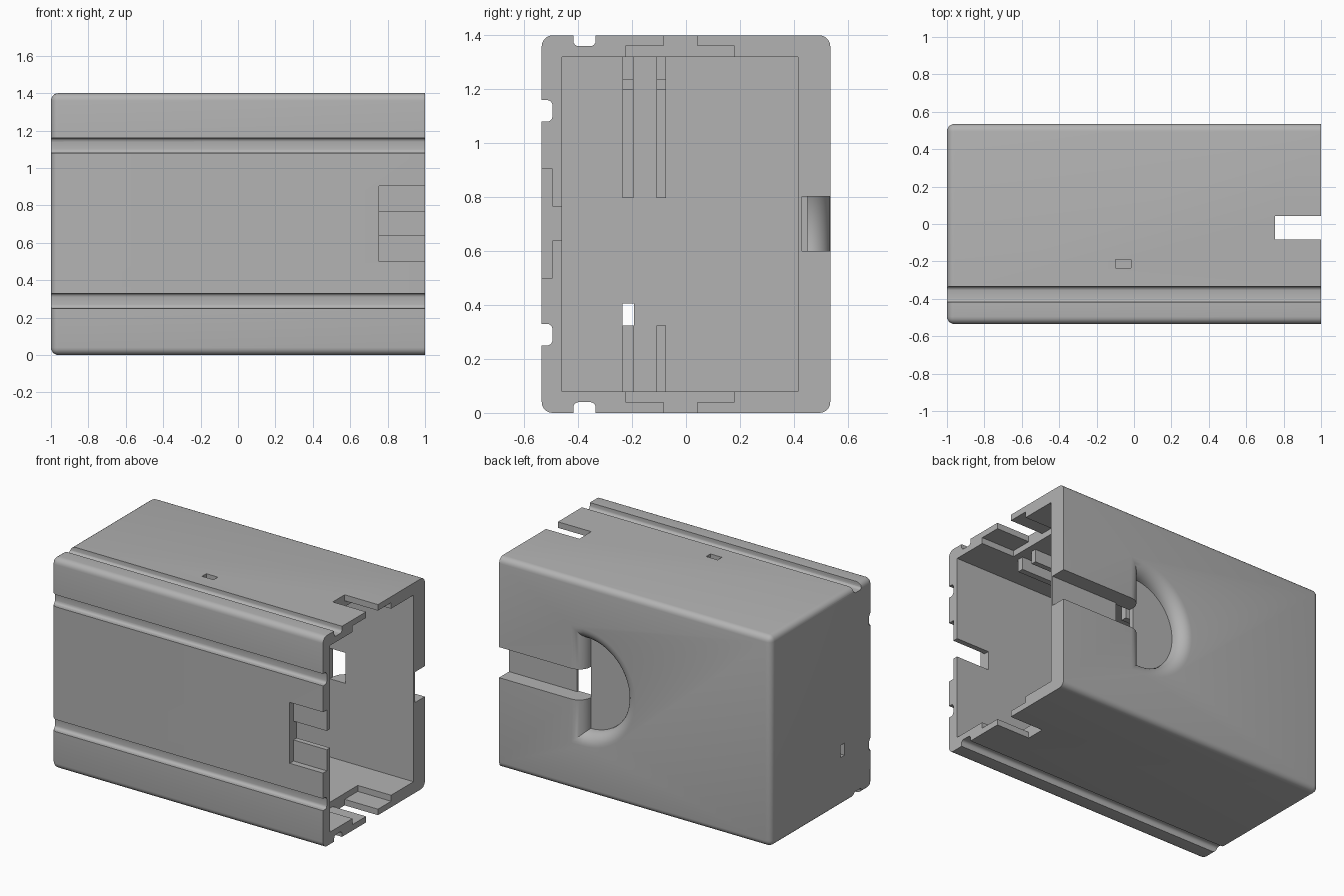
import bpy, bmesh, math

cube = bpy.data.objects.get("Cube")
if cube:
    bpy.data.objects.remove(cube, do_unlink=True)

grey = bpy.data.materials.new("plain grey")
grey.use_nodes = True
colour = (0.45, 0.45, 0.45, 1)
grey.diffuse_color = colour
grey.node_tree.nodes["Principled BSDF"].inputs["Base Color"].default_value = colour


def finish(name, bm):
    bmesh.ops.recalc_face_normals(bm, faces=bm.faces)
    mesh = bpy.data.meshes.new(name)
    bm.to_mesh(mesh)
    bm.free()
    mesh.materials.append(grey)
    obj = bpy.data.objects.new(name, mesh)
    bpy.context.collection.objects.link(obj)
    return obj


def box(name, x, y, z, radius=0, rounded=None, segments=4):
    """Box from axis ranges; 'rounded' picks the edges to bevel by their two ends."""
    bm = bmesh.new()
    bmesh.ops.create_cube(bm, size=1)
    for v in bm.verts:
        v.co = [r[0] if c < 0 else r[1] for c, r in zip(v.co, (x, y, z))]
    if radius:
        edges = [e for e in bm.edges if rounded(*(v.co for v in e.verts))]
        bmesh.ops.bevel(bm, geom=edges, offset=radius, segments=segments,
                        profile=0.5, affect='EDGES', clamp_overlap=True)
    return finish(name, bm)


def cut(target, cutter):
    cutter.hide_render = True
    mod = target.modifiers.new("cut", 'BOOLEAN')
    mod.operation, mod.solver, mod.object = 'DIFFERENCE', 'EXACT', cutter
    bpy.context.view_layer.objects.active = target
    bpy.ops.object.modifier_apply(modifier=mod.name)
    bpy.data.objects.remove(cutter, do_unlink=True)


def along_x(a, b):
    return abs(a.x - b.x) > 0.1


# Case shell: every outer edge is rounded except around the open end
case = box("case_shell", (-1, 1), (-0.535, 0.535), (0, 1.4), 0.04,
           lambda a, b: not (a.x > 0.9 and b.x > 0.9), 5)
cut(case, box("cavity", (-0.92, 1.1), (-0.46, 0.415), (0.08, 1.32)))

# Long grooves with rounded floors on the front, top and bottom
for z in (0.25, 1.08):
    cut(case, box("front_groove", (-1.1, 1.1), (-0.6, -0.495), (z, z + 0.08), 0.02,
                  lambda a, b: along_x(a, b) and a.y > -0.55))
for z in ((-0.1, 0.04), (1.36, 1.5)):
    cut(case, box("edge_groove", (-1.1, 1.1), (-0.418, -0.335), z, 0.02,
                  lambda a, b: along_x(a, b) and 0 < a.z < 1.4))

# Stepped latch slots at the open end
slot_x = (0.755, 1.1)
for inner, through in (((0.04, 0.2), (-0.1, 0.2)), ((1.2, 1.36), (1.2, 1.5))):
    cut(case, box("latch_recess", slot_x, (-0.225, 0.18), inner))
    cut(case, box("latch_slot", slot_x, (-0.083, 0.042), through))
cut(case, box("front_recess", slot_x, (-0.6, -0.495), (0.5, 0.905)))
cut(case, box("front_slot", slot_x, (-0.6, -0.4), (0.64, 0.765)))


# Half-round finger pocket on the back, with a rounded-over rim
def finger_pocket(floor=0.45, radius=0.305, rim=0.085, flat_x=0.385, mid_z=0.7):
    bm = bmesh.new()
    steps, rings = 32, []
    levels = [(rim * (1 - math.cos(t)), floor + rim * math.sin(t))
              for t in (math.pi / 2 * i / 8 for i in range(9))]
    levels.append((rim, 0.6))
    for grow, y in levels:
        r = radius + grow
        ring = [bm.verts.new((flat_x - r * math.sin(a), y, mid_z + r * math.cos(a)))
                for a in (math.pi * i / steps for i in range(steps + 1))]
        ring += [bm.verts.new((flat_x + grow, y, mid_z + s * r)) for s in (-1, 1)] if grow else []
        if not grow:
            ring += [bm.verts.new((flat_x + 0.0001, y, mid_z + s * r)) for s in (-1, 1)]
        rings.append(ring)
    for low, high in zip(rings, rings[1:]):
        for i in range(len(low)):
            j = (i + 1) % len(low)
            bm.faces.new((low[i], low[j], high[j], high[i]))
    bm.faces.new(rings[0])
    bm.faces.new(rings[-1])
    return finish("finger_pocket", bm)


cut(case, finger_pocket())
cut(case, box("back_channel", (0.385, 1.1), (0.43, 0.6), (0.6, 0.803)))
cut(case, box("back_opening", (0.385, 0.5), (0.38, 0.5), (0.6, 0.803)))

# Small windows in the top and the closed end
cut(case, box("top_window", (-0.1, -0.015), (-0.235, -0.19), (1.25, 1.5)))
cut(case, box("end_window", (-1.1, -0.85), (-0.235, -0.193), (0.325, 0.405)))

# Paired guide rails inside, on the closed end and under the top
for side, y in (("front", (-0.235, -0.195)), ("rear", (-0.11, -0.075))):
    box(side + "_lower_rail", (-0.93, -0.8), y, (0.07, 0.325))
    box(side + "_upper_rail", (-0.93, -0.8), y, (0.797, 1.33))
    box(side + "_inner_top_rail", (-0.93, -0.1), y, (1.2, 1.33))
    box(side + "_outer_top_rail", (0.3, 0.71), y, (1.235, 1.33))

# Smooth the rounded surfaces, keep corners sharp
bpy.ops.object.select_all(action='DESELECT')
case.select_set(True)
bpy.context.view_layer.objects.active = case
bpy.ops.object.shade_smooth_by_angle(angle=math.radians(30))
